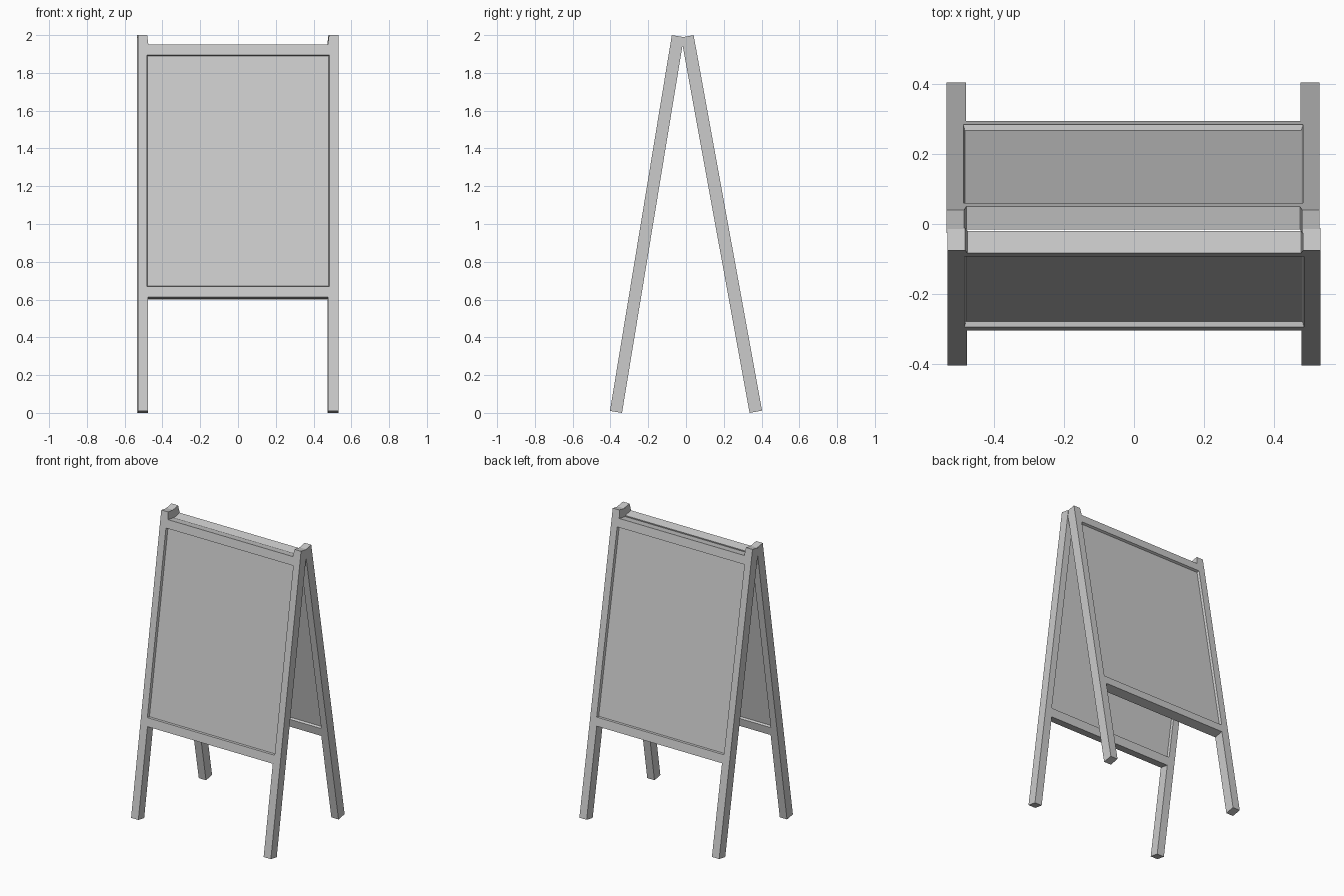
import bpy, bmesh
from math import radians, sin, cos
from mathutils import Vector

if "Cube" in bpy.data.objects:
    bpy.data.objects.remove(bpy.data.objects["Cube"])


def loft(name, rings, place):
    """Closed solid between two outlines of (x, along leg, depth) points."""
    bm = bmesh.new()
    a, b = [[bm.verts.new(place(*p)) for p in ring] for ring in rings]
    bm.faces.new(a)
    bm.faces.new(b)
    n = len(a)
    for i in range(n):
        j = (i + 1) % n
        bm.faces.new((a[i], a[j], b[j], b[i]))
    bmesh.ops.recalc_face_normals(bm, faces=bm.faces)
    me = bpy.data.meshes.new(name)
    bm.to_mesh(me)
    bm.free()
    ob = bpy.data.objects.new(name, me)
    bpy.context.collection.objects.link(ob)
    return ob


def rect(x, lo, hi, w):
    return [(-x, lo, w), (x, lo, w), (x, hi, w), (-x, hi, w)]


def board(name, side, angle, thick, length, shift):
    s, c = sin(radians(angle)), cos(radians(angle))

    # leaning frame: depth runs from the outer face to the inner face
    def place(x, v, w):
        return Vector((x + shift, side * (0.4025 - v * s - w * c),
                       thick * s + v * c - w * s))

    # half outline of posts, top rail and lower rail, mirrored
    half = [(0.476, 0.611), (0.476, 0), (0.531, 0), (0.531, length),
            (0.481, length), (0.475, 1.967)]
    outline = half + [(-x, v) for x, v in reversed(half)]
    frame = loft(name, [[(x, v, w) for x, v in outline] for w in (0, thick)], place)

    # shallow tapered recesses on both faces leave the panel in the middle
    for tag, face, d in (("outer", 0, 1), ("inner", thick, -1)):
        cut = loft(name + "_" + tag + "_recess_cutter",
                   [rect(0.485, 0.667, 1.911, face - d * 0.005),
                    rect(0.479, 0.672, 1.906, face + d * 0.016)], place)
        cut.hide_render = True
        cut.hide_viewport = True
        cut.display_type = 'WIRE'
        m = frame.modifiers.new(tag + "_recess", 'BOOLEAN')
        m.operation = 'DIFFERENCE'
        m.solver = 'EXACT'
        m.object = cut


board("front_board", -1, 9.35, 0.0645, 2.016, 0.0005)
board("back_board", 1, 10.33, 0.067, 2.0205, -0.0025)
